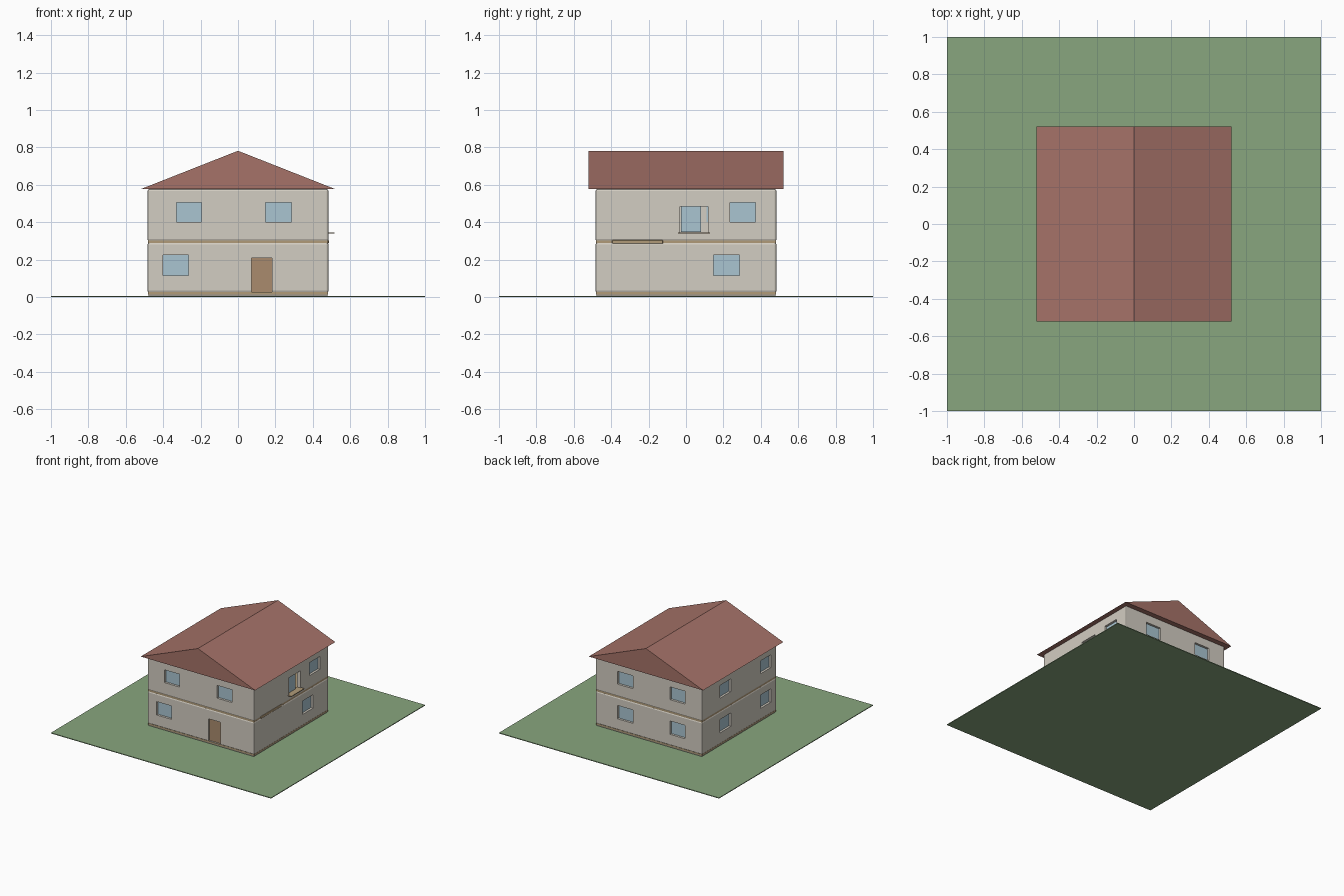
import bpy, bmesh
from mathutils import Vector

if "Cube" in bpy.data.objects:
    bpy.data.objects.remove(bpy.data.objects["Cube"])

W = 0.484      # half width of the house
T = 0.03       # wall thickness


def material(name, rgb):
    m = bpy.data.materials.new(name)
    m.diffuse_color = (*rgb, 1)
    m.use_nodes = True
    m.node_tree.nodes["Principled BSDF"].inputs["Base Color"].default_value = m.diffuse_color
    return m


WALL = material("plaster", (0.65, 0.61, 0.54))
ROOF = material("roof_red", (0.38, 0.17, 0.14))
GRASS = material("grass", (0.25, 0.38, 0.21))
GLASS = material("glass", (0.40, 0.56, 0.64))
DOOR = material("door_wood", (0.40, 0.26, 0.155))
SLAB = material("floor_tan", (0.44, 0.33, 0.19))
STONE = material("foundation_grey", (0.33, 0.30, 0.27))


def add_box(bm, lo, hi):
    lo, hi = Vector(lo), Vector(hi)
    vs = bmesh.ops.create_cube(bm, size=1)["verts"]
    for v in vs:
        v.co = (lo + hi) / 2 + v.co * (hi - lo)


def finish(bm, name, mat=None):
    me = bpy.data.meshes.new(name)
    bm.to_mesh(me)
    bm.free()
    ob = bpy.data.objects.new(name, me)
    bpy.context.collection.objects.link(ob)
    if mat:
        me.materials.append(mat)
    return ob


def boxes(name, mat, spans, bevel=0.0, segments=2):
    bm = bmesh.new()
    for lo, hi in spans:
        add_box(bm, lo, hi)
    if bevel:
        bmesh.ops.bevel(bm, geom=bm.edges[:], offset=bevel, segments=segments,
                        profile=0.5, affect='EDGES')
    return finish(bm, name, mat)


def on_wall(side, a0, a1, z0, z1, d0, d1):
    """Box on a wall: a0..a1 along it, d0..d1 measured outward from its face."""
    p, q = W + d0, W + d1
    return {"front": ((a0, -q, z0), (a1, -p, z1)),
            "back": ((a0, p, z0), (a1, q, z1)),
            "left": ((-q, a0, z0), (-p, a1, z1)),
            "right": ((p, a0, z0), (q, a1, z1))}[side]


# Openings of each storey: side, start, end, bottom, top
back_left = [("back", -0.33, -0.195), ("back", 0.145, 0.285),
             ("left", -0.41, -0.275), ("left", 0.11, 0.25)]
lower = [("front", -0.40, -0.265, 0.115, 0.225), ("right", 0.147, 0.285, 0.115, 0.225)]
lower += [(*o, 0.115, 0.225) for o in back_left]
upper = [("front", -0.33, -0.195, 0.40, 0.505), ("front", 0.147, 0.285, 0.40, 0.505),
         ("right", 0.235, 0.372, 0.40, 0.505)]
upper += [(*o, 0.40, 0.505) for o in back_left]
door = ("front", 0.072, 0.182, 0.028, 0.21)
balcony_door = ("right", -0.032, 0.117, 0.345, 0.484)


def storey(name, z0, z1, openings):
    walls = boxes(name, WALL, [((-W, -W, z0), (W, W, z1))], bevel=0.01)
    r = W - T
    room = boxes("room_cutter", None, [((-r, -r, z0 - 0.1), (r, r, z1 + 0.1))])
    holes = boxes("opening_cutter", None, [on_wall(*o, -0.06, 0.05) for o in openings])
    bpy.context.view_layer.objects.active = walls
    for cutter in (room, holes):
        cutter.hide_render = True
        mod = walls.modifiers.new("cut", 'BOOLEAN')
        mod.operation, mod.solver, mod.object = 'DIFFERENCE', 'EXACT', cutter
        bpy.ops.object.modifier_apply(modifier=mod.name)
        bpy.data.objects.remove(cutter)


# Ground, foundation and floors
boxes("lawn", GRASS, [((-1, -1, 0), (1, 1, 0.006))])
boxes("foundation", STONE, [((-0.478, -0.478, 0.006), (0.478, 0.478, 0.014))])
boxes("ground_floor", SLAB, [((-0.481, -0.481, 0.014), (0.481, 0.481, 0.026))])
boxes("upper_floor", SLAB, [((-0.481, -0.481, 0.288), (0.481, 0.481, 0.302))])

# Hollow storeys with openings
storey("lower_walls", 0.024, 0.291, lower + [door])
storey("upper_walls", 0.299, 0.577, upper + [balcony_door])

# Recessed glass and doors
boxes("window_panes", GLASS, [on_wall(*o, -0.024, -0.018) for o in lower + upper])
boxes("front_door", DOOR, [on_wall(*door, -0.022, -0.012)])
boxes("balcony_door_pane", GLASS, [on_wall("right", -0.028, 0.08, 0.347, 0.484, -0.022, -0.016)])

# Small balcony ledge and the strip set in the right wall
boxes("balcony_ledge", SLAB, [((W - T, -0.043, 0.339), (0.515, 0.127, 0.345))])
boxes("wall_strip", SLAB, [((W - 0.02, -0.395, 0.285), (0.486, -0.123, 0.305))], bevel=0.005)

# Closed gable roof, profile pushed along the ridge
bm = bmesh.new()
face = bm.faces.new([bm.verts.new(p) for p in
                     [(-0.52, -0.52, 0.577), (0.52, -0.52, 0.577), (0, -0.52, 0.782)]])
ext = bmesh.ops.extrude_face_region(bm, geom=[face])["geom"]
bmesh.ops.translate(bm, vec=(0, 1.04, 0),
                    verts=[g for g in ext if isinstance(g, bmesh.types.BMVert)])
bmesh.ops.recalc_face_normals(bm, faces=bm.faces[:])
finish(bm, "gable_roof", ROOF)
